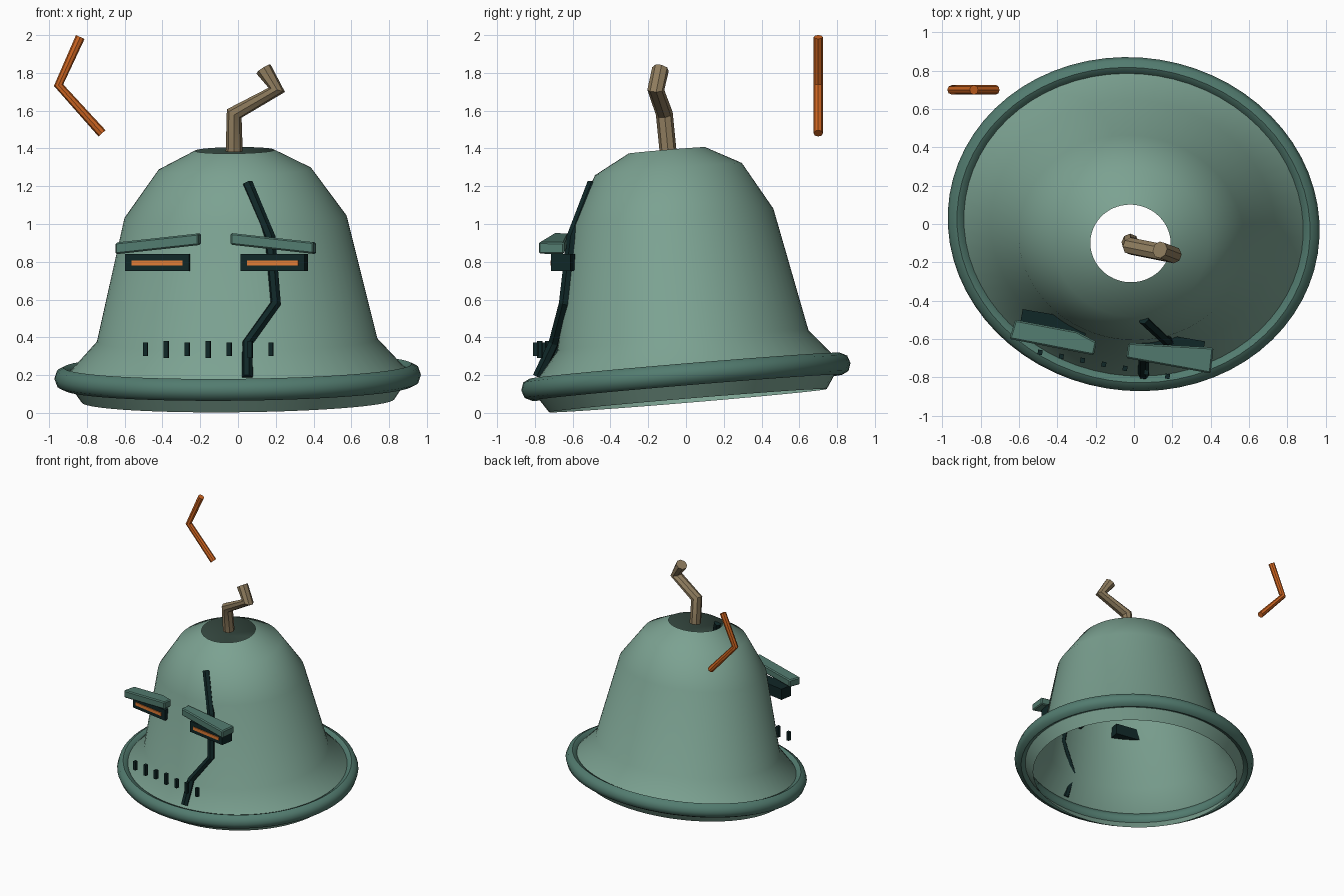
import bpy, bmesh, math
from mathutils import Matrix, Vector

if "Cube" in bpy.data.objects:
    bpy.data.objects.remove(bpy.data.objects["Cube"])

YAW, TILT = -0.16, 0.085


def material(name, rgb):
    m = bpy.data.materials.new(name)
    m.diffuse_color = (*rgb, 1)
    m.use_nodes = True
    m.node_tree.nodes["Principled BSDF"].inputs["Base Color"].default_value = m.diffuse_color
    return m


PATINA = material("patina green", (0.20, 0.36, 0.285))
RIM = material("dark patina", (0.085, 0.20, 0.16))
DARK = material("near black teal", (0.005, 0.02, 0.02))
TAN = material("tan", (0.27, 0.20, 0.11))
ORANGE = material("rust orange", (0.62, 0.13, 0.015))
GLOW = material("glow orange", (0.75, 0.2, 0.035))


def finish(obj, mat, angle=None):
    obj.data.materials.clear()
    obj.data.materials.append(mat)
    if angle:
        bpy.ops.object.select_all(action='DESELECT')
        obj.select_set(True)
        bpy.context.view_layer.objects.active = obj
        bpy.ops.object.shade_smooth_by_angle(angle=math.radians(angle))
    return obj


def from_bmesh(name, bm, mat, angle=None):
    bmesh.ops.recalc_face_normals(bm, faces=bm.faces)
    mesh = bpy.data.meshes.new(name)
    bm.to_mesh(mesh)
    bm.free()
    obj = bpy.data.objects.new(name, mesh)
    bpy.context.collection.objects.link(obj)
    return finish(obj, mat, angle)


def oval_lathe(name, profile, mat, closed=False, sides=64):
    """Skin stacked ovals given as (x radius, y radius, height), then lean them."""
    bm = bmesh.new()
    rings = []
    for rx, ry, h in profile:
        rings.append([bm.verts.new((rx * math.cos(a), ry * math.sin(a), h))
                      for a in (2 * math.pi * i / sides for i in range(sides))])
    pairs = list(zip(rings, rings[1:]))
    if closed:
        pairs.append((rings[-1], rings[0]))
    for lo, hi in pairs:
        for i in range(sides):
            j = (i + 1) % sides
            bm.faces.new((lo[i], lo[j], hi[j], hi[i]))
    lean = (Matrix.Translation((0, 0.01, 0.065)) @ Matrix.Rotation(YAW, 4, 'Z')
            @ Matrix.Rotation(TILT, 4, 'X'))
    bm.transform(lean)
    return from_bmesh(name, bm, mat, 46)


def tube(name, points, radius, mat, res=2, angle=35):
    curve = bpy.data.curves.new(name, 'CURVE')
    curve.dimensions = '3D'
    curve.bevel_depth = radius
    curve.bevel_resolution = res
    curve.use_fill_caps = True
    spline = curve.splines.new('POLY')
    spline.points.add(len(points) - 1)
    for p, co in zip(spline.points, points):
        p.co = (*co, 1)
    obj = bpy.data.objects.new(name, curve)
    bpy.context.collection.objects.link(obj)
    bpy.ops.object.select_all(action='DESELECT')
    obj.select_set(True)
    bpy.context.view_layer.objects.active = obj
    bpy.ops.object.convert(target='MESH')
    return finish(bpy.context.object, mat, angle)


def box(name, centre, size, mat):
    bm = bmesh.new()
    bmesh.ops.create_cube(bm, size=1)
    bm.transform(Matrix.Translation(centre) @ Matrix.Rotation(YAW - 0.01, 4, 'Z')
                 @ Matrix.Diagonal((*size, 1)))
    return from_bmesh(name, bm, mat)


def brow(name, outline, slope, base):
    """Tapered slab whose height follows x."""
    bm = bmesh.new()
    face = bm.faces.new([bm.verts.new((x, y, base + slope * x)) for x, y in outline])
    up = bmesh.ops.extrude_face_region(bm, geom=[face])["geom"]
    bmesh.ops.translate(bm, vec=(0, 0, 0.062),
                        verts=[v for v in up if isinstance(v, bmesh.types.BMVert)])
    bmesh.ops.bevel(bm, geom=bm.edges[:], offset=0.008, segments=1, affect='EDGES')
    return from_bmesh(name, bm, RIM)


# Open bell shell, without a cap or a floor
oval_lathe("bell_body", [(0.83, 0.735, 0), (0.92, 0.822, 0.13), (0.745, 0.665, 0.32),
                         (0.59, 0.535, 0.975), (0.405, 0.39, 1.23),
                         (0.21, 0.203, 1.33)], PATINA)

# Thick rolled rim
oval_lathe("bell_rim", [(0.924 + 0.049 * math.cos(a), 0.823 + 0.049 * math.cos(a),
                         0.127 + 0.058 * math.sin(a))
                        for a in (math.tau * i / 8 for i in range(8))], RIM, closed=True)

# Bent stem and the floating bent rod
tube("bent_stem", [(-0.02, -0.095, 1.385), (-0.02, -0.115, 1.585),
                   (0.205, -0.16, 1.71), (0.135, -0.135, 1.82)], 0.045, TAN)
tube("floating_rod", [(-0.835, 0.7, 1.99), (-0.95, 0.7, 1.735),
                      (-0.72, 0.7, 1.48)], 0.025, ORANGE)

# Zigzag crack down the front
tube("crack", [(0.05, -0.495, 1.215), (0.17, -0.605, 0.93), (0.20, -0.645, 0.58),
               (0.05, -0.70, 0.37), (0.05, -0.785, 0.19)], 0.029, DARK, res=1, angle=20)

# Eye sockets with glowing slits
for side, x, y in (("left", -0.42, -0.525), ("right", 0.192, -0.635)):
    box(side + "_eye_socket", (x, y, 0.795), (0.345, 0.105, 0.09), DARK)
    front = Vector((x, y, 0.793)) + Vector((math.sin(YAW), -math.cos(YAW), 0)) * 0.055
    box(side + "_eye_slit", front, (0.275, 0.009, 0.025), GLOW)

# Heavy brows
brow("left_brow", [(-0.62, -0.5), (-0.3, -0.56), (-0.195, -0.615),
                   (-0.21, -0.685), (-0.65, -0.6)], 0.11, 0.911)
brow("right_brow", [(-0.03, -0.62), (0.415, -0.645), (0.40, -0.78),
                    (-0.04, -0.70)], -0.11, 0.886)

# Row of stitch marks forming the mouth
for i in range(7):
    t = i / 6
    box("mouth_mark_%d" % (i + 1), (-0.49 + 0.665 * t, -0.67 - 0.125 * t, 0.336),
        (0.024, 0.026, 0.09 if i % 2 else 0.072), DARK)
